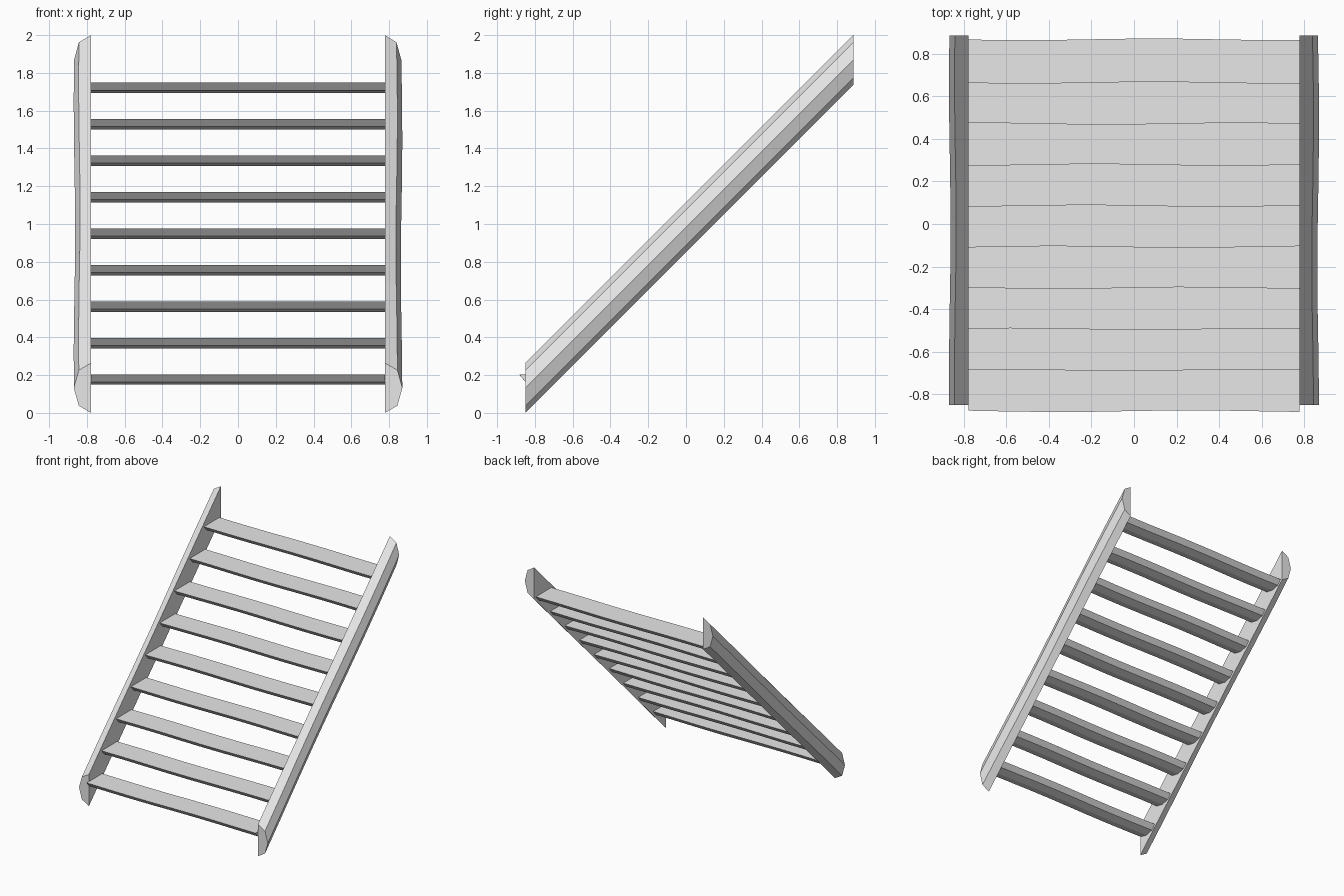
import bpy, bmesh, math, random
from mathutils import Vector

random.seed(4)
cube = bpy.data.objects.get("Cube")
if cube:
    bpy.data.objects.remove(cube, do_unlink=True)

wood = bpy.data.materials.new("plain grey")
wood.use_nodes = True
wood.diffuse_color = (0.8, 0.8, 0.8, 1)
wood.node_tree.nodes["Principled BSDF"].inputs["Base Color"].default_value = (0.8, 0.8, 0.8, 1)


def half_log(name, start, end, across, bulge, profile, segments=8, wobble=0.004):
    """Loft a half-round profile from start to end; the flat cut face stays flat."""
    start, end = Vector(start), Vector(end)
    across, bulge = Vector(across), Vector(bulge)
    phase = random.uniform(0, math.tau)
    bm = bmesh.new()
    rings = []
    for i in range(segments + 1):
        t = i / segments
        centre = start.lerp(end, t)
        ring = []
        for a, b in profile:
            sway = wobble * math.sin(phase + 8 * t + 3 * b)
            if bulge.x:      # rails waver outwards only
                a_off, b_off = 0, sway if b else 0
            else:            # steps waver along their depth
                a_off, b_off = sway, 0
            ring.append(bm.verts.new(centre + across * (a + a_off) + bulge * (b + b_off)))
        rings.append(ring)
    n = len(profile)
    for r, s in zip(rings, rings[1:]):
        for k in range(n):
            bm.faces.new((r[k], r[(k + 1) % n], s[(k + 1) % n], s[k]))
    bm.faces.new(rings[0])
    bm.faces.new(rings[-1])
    bmesh.ops.recalc_face_normals(bm, faces=bm.faces)
    mesh = bpy.data.meshes.new(name)
    bm.to_mesh(mesh)
    bm.free()
    mesh.materials.append(wood)
    obj = bpy.data.objects.new(name, mesh)
    bpy.context.collection.objects.link(obj)
    return obj


# Sloping side rails, cut upright at both ends
rail_profile = [(-0.132, 0), (-0.094, 0.062), (0, 0.088), (0.094, 0.062), (0.132, 0)]
for side, label in ((1, "left"), (-1, "right")):
    half_log(label + "_rail", (side * 0.778, -0.85, 0.132), (side * 0.778, 0.886, 1.868),
             (0, 0, 1), (side, 0, 0), rail_profile)

# Level steps, flat side up
step_profile = [(-0.102, 0), (-0.068, 0.04), (0, 0.055), (0.068, 0.04), (0.102, 0)]
step_count, rise = 9, 0.193
for i in range(step_count):
    y, z = -0.778 + i * rise, 0.204 + i * rise
    half_log("step_%d" % (i + 1), (-0.779, y, z), (0.779, y, z),
             (0, 1, 0), (0, 0, -1), step_profile)
